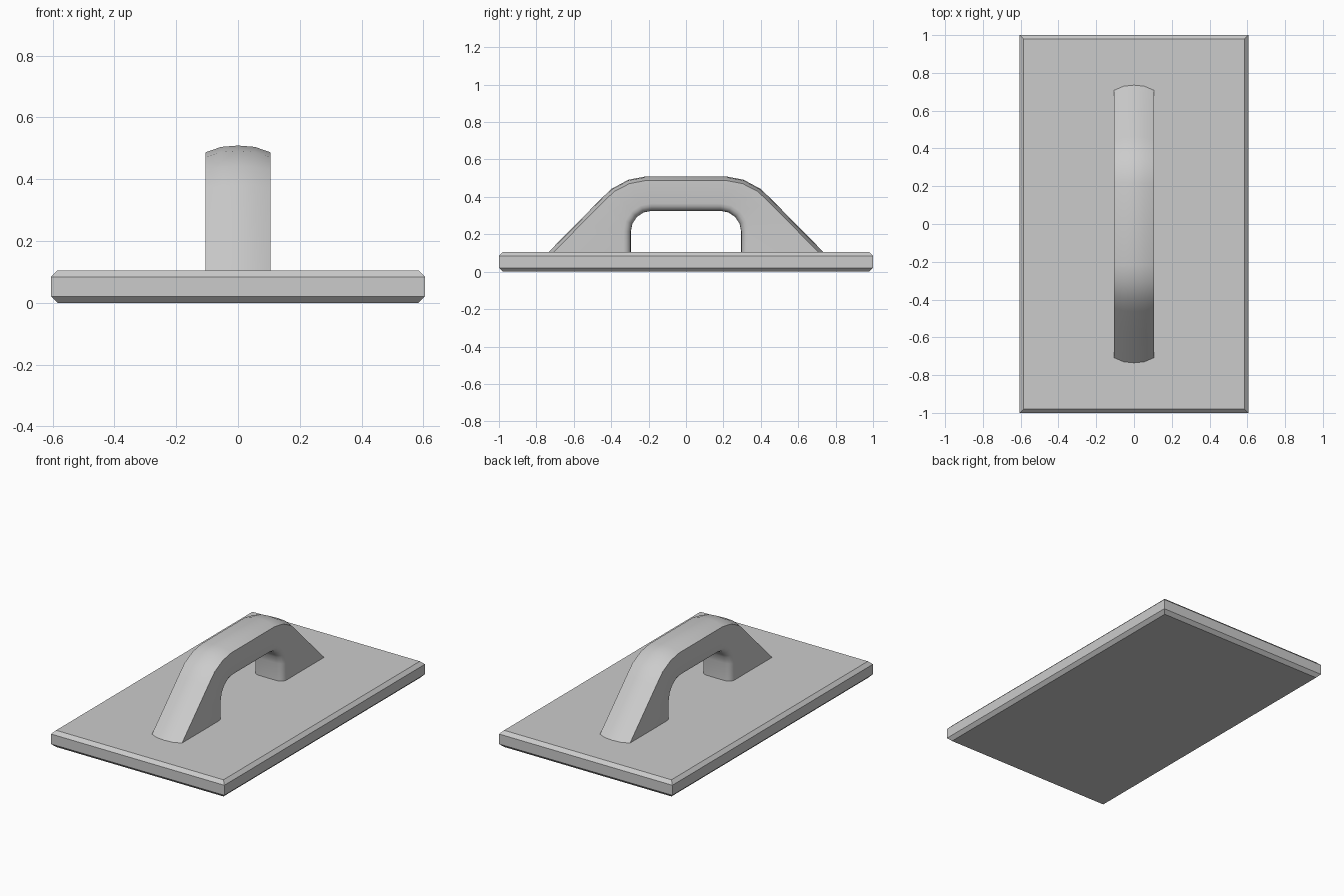
import bpy, bmesh
from math import sin, cos, pi

if "Cube" in bpy.data.objects:
    bpy.data.objects.remove(bpy.data.objects["Cube"])


def finish(bm, name, smooth=False):
    bmesh.ops.recalc_face_normals(bm, faces=bm.faces)
    mesh = bpy.data.meshes.new(name)
    bm.to_mesh(mesh)
    bm.free()
    ob = bpy.data.objects.new(name, mesh)
    bpy.context.collection.objects.link(ob)
    if smooth:
        bpy.ops.object.select_all(action='DESELECT')
        ob.select_set(True)
        bpy.context.view_layer.objects.active = ob
        bpy.ops.object.shade_smooth_by_angle(angle=pi / 6)
    return ob


# Base plate: slab with chamfered top and bottom rims
bm = bmesh.new()
bmesh.ops.create_cube(bm, size=1)
for v in bm.verts:
    v.co = (v.co.x * 1.21, v.co.y * 2, (v.co.z + 0.5) * 0.105)
rims = [e for e in bm.edges if abs(e.verts[0].co.z - e.verts[1].co.z) < 1e-4]
bmesh.ops.bevel(bm, geom=rims, offset=0.021, offset_type='OFFSET',
                segments=1, affect='EDGES', profile=0.5)
finish(bm, "base_plate")

# Handle: sections lofted from one foot over the grip to the other foot
W, FOOT, FILLET = 0.105, 0.103, 0.04
crest = [(0.737, FOOT), (0.575, 0.267), (0.463, 0.381), (0.40, 0.442), (0.307, 0.492), (0.217, 0.509)]
shoulder = [(0.71, FOOT), (0.557, 0.257), (0.445, 0.37), (0.383, 0.43), (0.302, 0.471), (0.217, 0.487)]


def inner_point(i, r):
    """Point i on the grip opening, r from the corner centre."""
    if i == 0:
        return 0.185 + r, FOOT
    a = (i - 1) * pi / 8
    return 0.185 + r * cos(a), 0.215 + r * sin(a)


def section(i):
    pts = []
    # crowned outer side
    for x, t in ((-W, 1), (-0.055, 0.2), (0, 0), (0.055, 0.2), (W, 1)):
        c, s = crest[i], shoulder[i]
        pts.append((x, c[0] + (s[0] - c[0]) * t, c[1] + (s[1] - c[1]) * t))
    # inner side with rounded corners
    angles = [k * pi / 8 for k in range(5)]
    half = [(W - FILLET * (1 - cos(a)), 0.15 - FILLET * sin(a)) for a in angles]
    for x, r in half + [(-x, r) for x, r in reversed(half)]:
        pts.append((x, *inner_point(i, r)))
    return pts


sections = [section(i) for i in range(6)]
sections += [[(x, -y, z) for x, y, z in s] for s in reversed(sections)]
bm = bmesh.new()
rings = [[bm.verts.new(p) for p in s] for s in sections]
n = len(rings[0])
for a, b in zip(rings, rings[1:]):
    for k in range(n):
        m = (k + 1) % n
        bm.faces.new((a[k], a[m], b[m], b[k]))
bm.faces.new(rings[0])
bm.faces.new(rings[-1])
finish(bm, "grip_handle", smooth=True)
